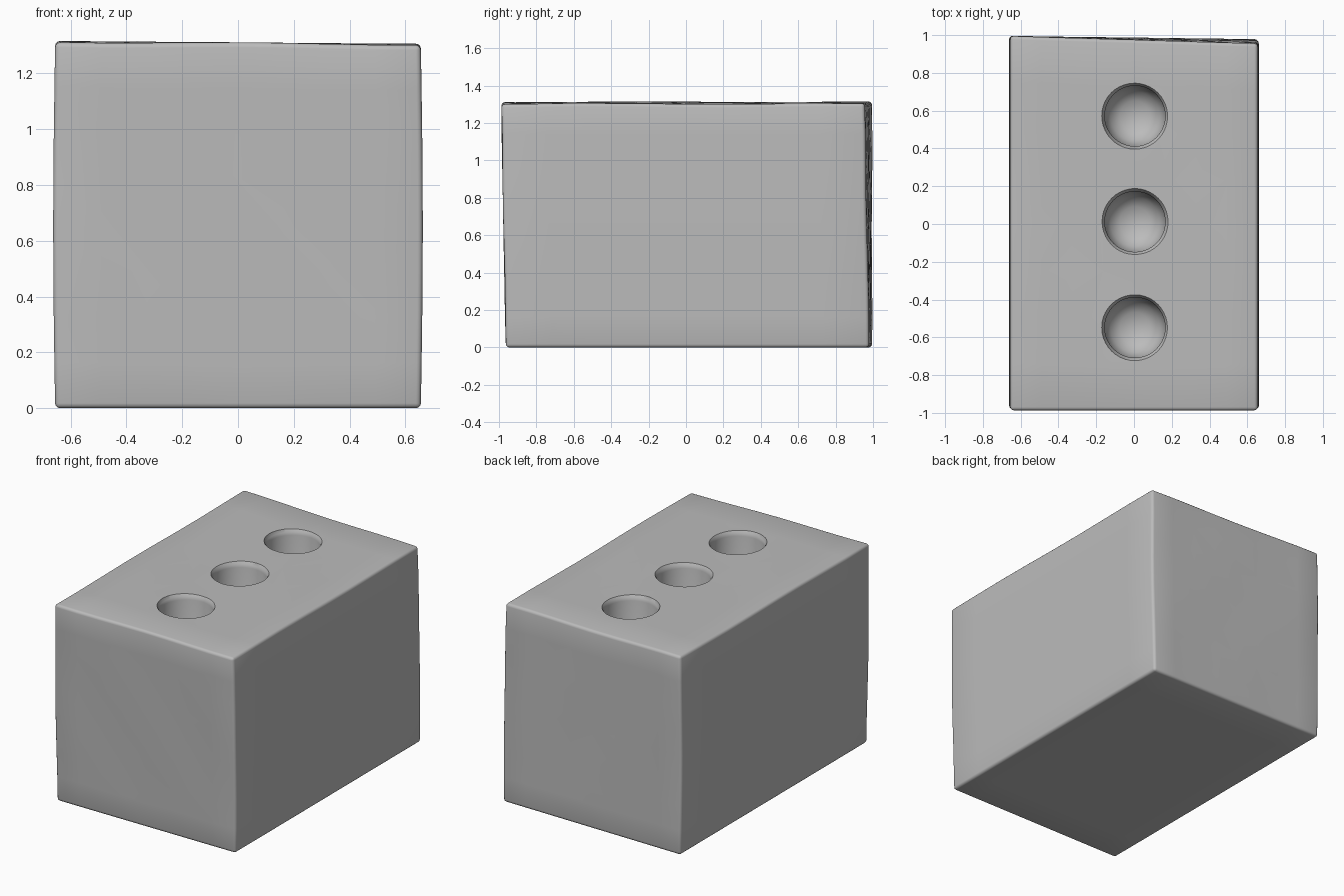
import bpy, bmesh, math
from mathutils import Vector

old = bpy.data.objects.get("Cube")
if old:
    bpy.data.objects.remove(old, do_unlink=True)

# Single clay-grey colour
GREY = (0.5, 0.5, 0.5, 1)
grey = bpy.data.materials.new("clay_grey")
grey.use_nodes = True
grey.diffuse_color = GREY
grey.node_tree.nodes["Principled BSDF"].inputs["Base Color"].default_value = GREY


def add_object(name, bm):
    bmesh.ops.recalc_face_normals(bm, faces=bm.faces)
    mesh = bpy.data.meshes.new(name)
    bm.to_mesh(mesh)
    bm.free()
    mesh.materials.append(grey)
    obj = bpy.data.objects.new(name, mesh)
    bpy.context.collection.objects.link(obj)
    return obj


# Block: a slightly skewed, hand-cut box
bm = bmesh.new()
bmesh.ops.create_cube(bm, size=2)
for v in bm.verts:
    sx, sy, sz = v.co
    v.co = Vector((0.655 * sx,
                   0.975 * sy - 0.012 * sz - 0.008 * sx * (sy + 1) / 2,
                   0.655 + 0.648 * sz))
    if sx < 0 and sy > 0 and sz > 0:
        v.co.y = 0.995
    if sx < 0 and sz > 0:
        v.co.z += 0.01
    if sz < 0:
        v.co.z = 0
bmesh.ops.subdivide_edges(bm, edges=bm.edges[:], cuts=7, use_grid_fill=True)

# Gentle bulge of the side walls and shallow waves
for v in bm.verts:
    x, y, z = v.co
    rise = math.sin(math.pi * min(max(z / 1.3, 0), 1))
    if abs(x) > 0.64:
        v.co.x += math.copysign(0.007 * rise, x)
    if 0.1 < z < 1.2:
        v.co.y += 0.002 * math.sin(9 * x + 7 * z)
    if z > 1.25:
        v.co.z += 0.003 * math.sin(6 * x + 5 * y)
block = add_object("block", bm)

bevel = block.modifiers.new("soft_edges", "BEVEL")
bevel.width = 0.018
bevel.segments = 3
bevel.limit_method = "ANGLE"
bevel.angle_limit = math.radians(40)

# Hole cutter: flared rim, straight wall, rounded floor
RADIUS, DEPTH, TOP = 0.16, 0.42, 1.305
profile = [(0, TOP - DEPTH), (0.08, TOP - DEPTH + 0.015),
           (0.13, TOP - DEPTH + 0.05), (RADIUS, TOP - DEPTH + 0.12),
           (RADIUS, TOP - 0.03), (RADIUS + 0.005, TOP - 0.012),
           (RADIUS + 0.016, TOP + 0.005), (RADIUS + 0.016, TOP + 0.1),
           (0, TOP + 0.1)]
SIDES = 40


def hole_cutter(y):
    bm = bmesh.new()
    verts = [bm.verts.new((r, 0, z)) for r, z in profile]
    edges = [bm.edges.new(pair) for pair in zip(verts, verts[1:])]
    bmesh.ops.spin(bm, geom=verts + edges, axis=(0, 0, 1), cent=(0, 0, 0),
                   angle=math.tau, steps=SIDES)
    bmesh.ops.remove_doubles(bm, verts=bm.verts, dist=0.0005)
    bmesh.ops.translate(bm, verts=bm.verts, vec=(0.005, y, 0))
    cutter = add_object("hole_cutter", bm)
    cutter.hide_render = True
    return cutter


cutters = [hole_cutter(0.012 + step * 0.56) for step in (-1, 0, 1)]
for cutter in cutters:
    cut = block.modifiers.new("hole", "BOOLEAN")
    cut.operation = "DIFFERENCE"
    cut.solver = "EXACT"
    cut.object = cutter

# Bake the modifiers, discard the cutters and smooth the block
bpy.ops.object.select_all(action="DESELECT")
block.select_set(True)
bpy.context.view_layer.objects.active = block
for name in [m.name for m in block.modifiers]:
    bpy.ops.object.modifier_apply(modifier=name)
for cutter in cutters:
    bpy.data.objects.remove(cutter, do_unlink=True)
bpy.ops.object.shade_smooth_by_angle(angle=math.radians(35))
